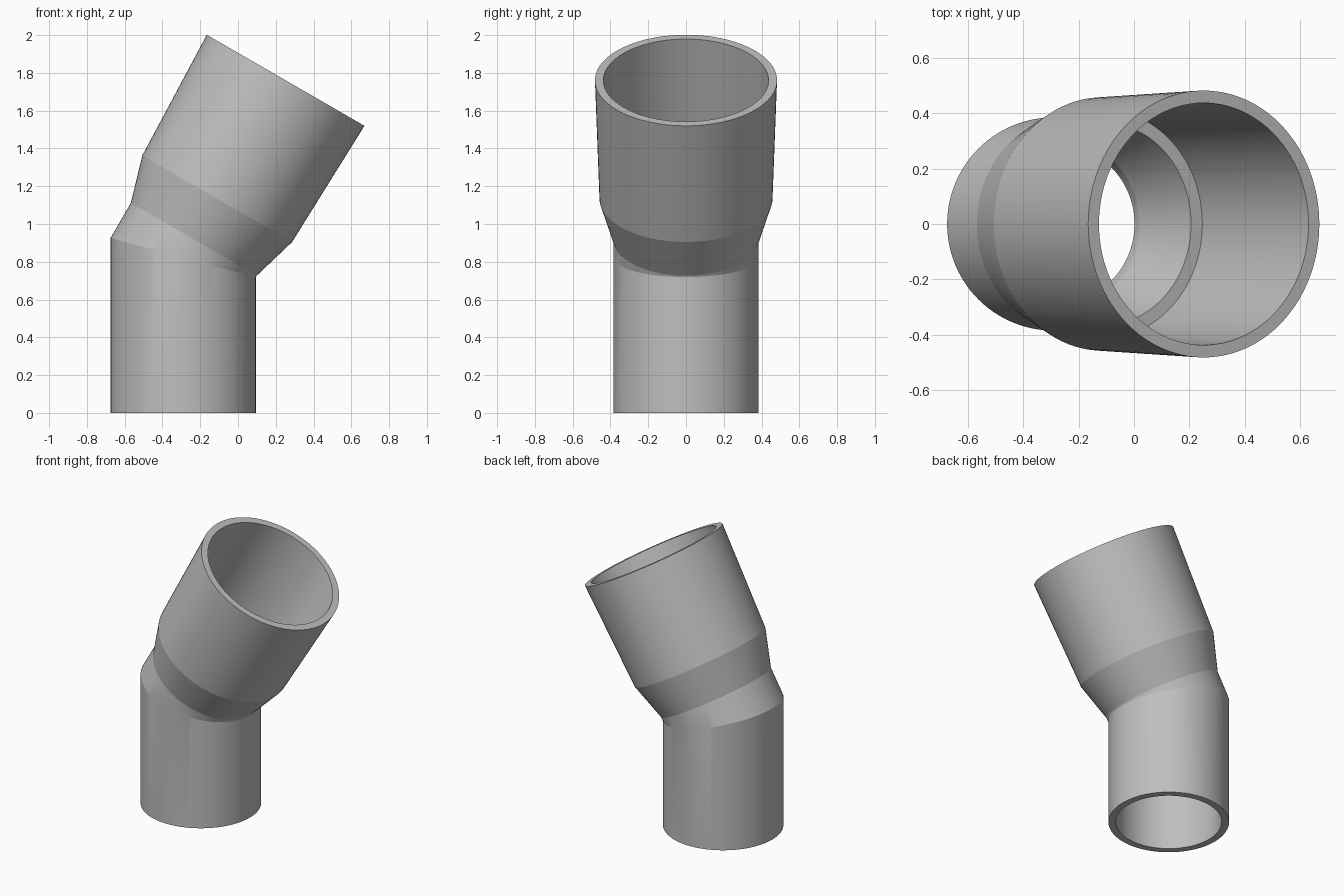
import bpy, bmesh
from math import sin, cos, tan, pi, radians
from mathutils import Vector

SEGMENTS = 96
BEND = radians(30)
MITRE = Vector((-0.29, 0, 0.822))      # where the two pipe axes meet
AXIS = Vector((sin(BEND), 0, cos(BEND)))
ACROSS = Vector((cos(BEND), 0, -sin(BEND)))

if "Cube" in bpy.data.objects:
    bpy.data.objects.remove(bpy.data.objects["Cube"])

grey = bpy.data.materials.new("plain grey")
grey.use_nodes = True
colour = (0.52, 0.52, 0.52, 1)
grey.diffuse_color = colour
grey.node_tree.nodes["Principled BSDF"].inputs["Base Color"].default_value = colour


def straight(angle, r, z):
    """Point on a level ring of the lower pipe."""
    return Vector((MITRE.x + r * cos(angle), r * sin(angle), z))


def mitred(angle, r, _):
    """Point on the slanted joint between the pipes."""
    return straight(angle, r, MITRE.z - r * cos(angle) * tan(BEND / 2))


def tilted(angle, r, along):
    """Point on a ring square to the tilted axis."""
    return MITRE + AXIS * along + ACROSS * (r * cos(angle)) + Vector((0, r * sin(angle), 0))


# Closed wall section: up the outside, over the rim, down the inside
sections = [
    (straight, 0.385, 0), (mitred, 0.385, 0), (tilted, 0.385, 0.112),
    (tilted, 0.458, 0.36), (tilted, 0.482, 1.084),
    (tilted, 0.437, 1.084), (tilted, 0.412, 0.36), (tilted, 0.365, 0.36),
    (tilted, 0.292, 0.112), (mitred, 0.292, 0),
    (straight, 0.292, 0.71), (straight, 0.338, 0.71), (straight, 0.338, 0),
]

bm = bmesh.new()
rings = [[bm.verts.new(place(2 * pi * i / SEGMENTS, r, h)) for i in range(SEGMENTS)]
         for place, r, h in sections]
for k, low in enumerate(rings):
    high = rings[(k + 1) % len(rings)]
    for i in range(SEGMENTS):
        j = (i + 1) % SEGMENTS
        bm.faces.new((low[i], low[j], high[j], high[i]))
bmesh.ops.recalc_face_normals(bm, faces=bm.faces)

mesh = bpy.data.meshes.new("pipe_elbow")
bm.to_mesh(mesh)
bm.free()
mesh.materials.append(grey)
elbow = bpy.data.objects.new("pipe_elbow", mesh)
bpy.context.collection.objects.link(elbow)

# Smooth round walls, crisp rims and joints
bpy.ops.object.select_all(action='DESELECT')
elbow.select_set(True)
bpy.context.view_layer.objects.active = elbow
bpy.ops.object.shade_smooth_by_angle(angle=radians(11))
